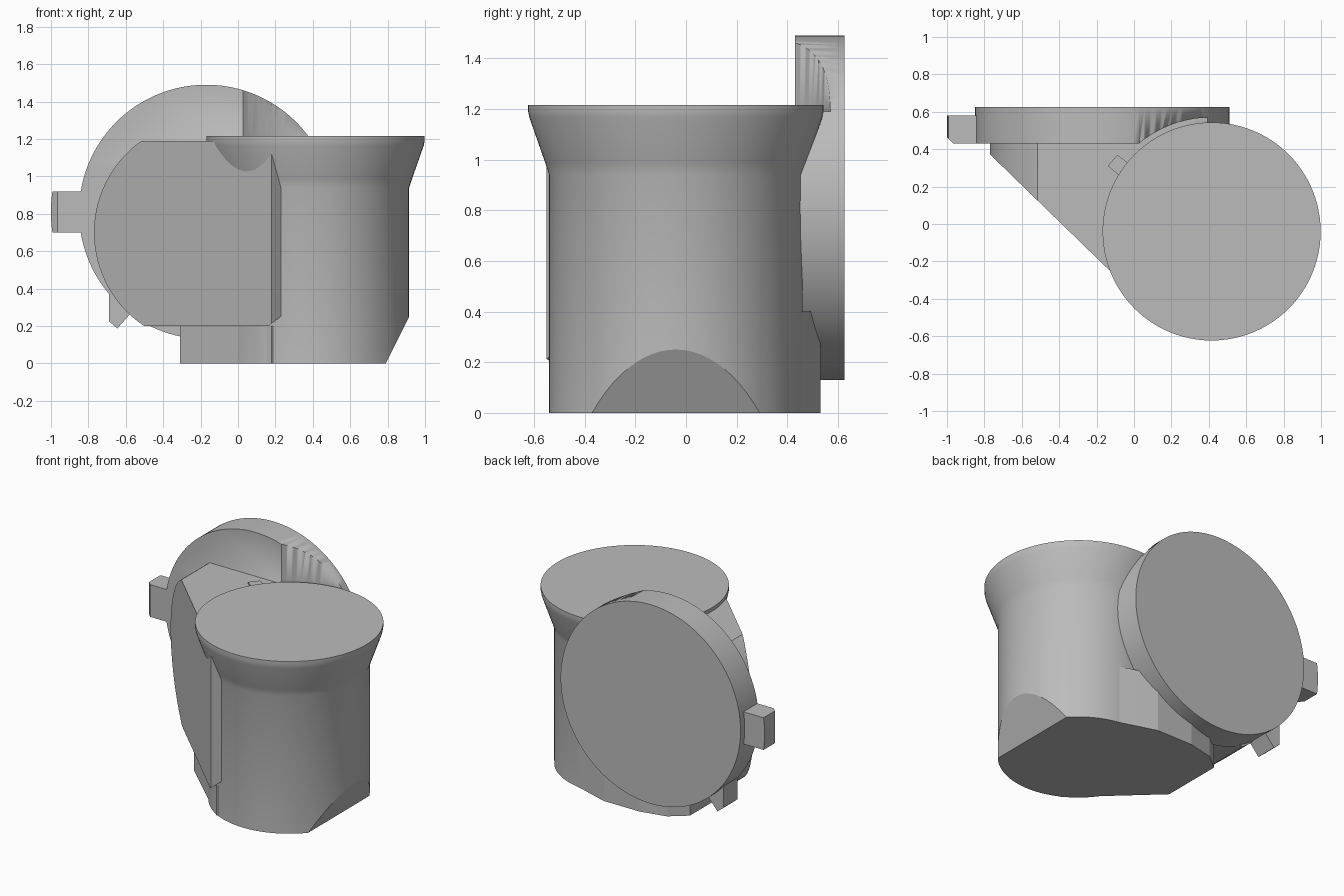
import bpy, bmesh, math
from mathutils import Vector, Matrix

cube = bpy.data.objects.get("Cube")
if cube:
    bpy.data.objects.remove(cube)

grey = bpy.data.materials.new("light grey")
grey.use_nodes = True
COLOUR = (0.5, 0.5, 0.5, 1)
grey.diffuse_color = COLOUR
grey.node_tree.nodes["Principled BSDF"].inputs["Base Color"].default_value = COLOUR

AXIS = Vector((0.415, -0.04, 0))     # centre of the upright body
HUB = Vector((-0.17, 0, 0.81))       # centre of the back disc


def finish(bm, name, smooth=True):
    bmesh.ops.recalc_face_normals(bm, faces=bm.faces)
    mesh = bpy.data.meshes.new(name)
    bm.to_mesh(mesh)
    bm.free()
    mesh.materials.append(grey)
    ob = bpy.data.objects.new(name, mesh)
    bpy.context.collection.objects.link(ob)
    if smooth:
        bpy.ops.object.select_all(action='DESELECT')
        bpy.context.view_layer.objects.active = ob
        ob.select_set(True)
        bpy.ops.object.shade_smooth_by_angle(angle=math.radians(25))
    return ob


def prism(name, points, low, high, axis='z', smooth=False):
    """Extrude a flat outline along z (x, y points) or along y (x, z points)."""
    bm = bmesh.new()
    place = (lambda a, b: (a, b, low)) if axis == 'z' else (lambda a, b: (a, low, b))
    face = bm.faces.new([bm.verts.new(place(a, b)) for a, b in points])
    out = bmesh.ops.extrude_face_region(bm, geom=[face])
    move = Vector((0, 0, high - low)) if axis == 'z' else Vector((0, high - low, 0))
    bmesh.ops.translate(bm, vec=move, verts=[v for v in out["geom"] if isinstance(v, bmesh.types.BMVert)])
    return finish(bm, name, smooth)


def circle(cx, cy, r, n=96):
    return [(cx + r * math.cos(2 * math.pi * i / n), cy + r * math.sin(2 * math.pi * i / n)) for i in range(n)]


def boolean(target, tool, operation):
    mod = target.modifiers.new(operation.lower(), 'BOOLEAN')
    mod.operation = operation
    mod.solver = 'EXACT'
    mod.object = tool
    bpy.context.view_layer.objects.active = target
    bpy.ops.object.modifier_apply(modifier=mod.name)
    bpy.data.objects.remove(tool)


# Upright body with flared rim, and a slanted cut low on its left side
bm = bmesh.new()
profile = [(0, 0), (0.5, 0), (0.5, 0.94), (0.515, 0.985), (0.578, 1.165), (0.583, 1.19), (0.583, 1.215), (0, 1.215)]
verts = [bm.verts.new(AXIS + Vector((r, 0, z))) for r, z in profile]
edges = [bm.edges.new(pair) for pair in zip(verts, verts[1:])]
bmesh.ops.spin(bm, geom=verts + edges, cent=AXIS, axis=(0, 0, 1), angle=2 * math.pi, steps=96, use_merge=True)
bmesh.ops.remove_doubles(bm, verts=bm.verts, dist=0.0005)
cut = bmesh.ops.bisect_plane(bm, geom=bm.verts[:] + bm.edges[:] + bm.faces[:], plane_co=(0.79, 0, 0),
                             plane_no=(2, 0, -1), clear_outer=True)
bmesh.ops.holes_fill(bm, edges=[e for e in bm.edges if e.is_boundary], sides=0)
finish(bm, "body")

# Angled side arm, rounded to match the disc
arm = prism("side_arm", [(0.18, -0.55), (0.45, -0.3), (0.4, 0.45), (-0.85, 0.45), (-0.85, 0.48)][:4], 0.2, 1.19)
rounding = prism("arm_rounding", circle(-0.17, 0.7, 0.6), -0.8, 0.8, 'y', True)
boolean(arm, rounding, 'INTERSECT')

# Foot joining the arm and the body
prism("foot", [(0.18, -0.49), (0.45, -0.3), (0.5, 0.452), (0.38, 0.49), (0.25, 0.53), (-0.02, 0.53),
               (-0.2, 0.49), (-0.31, 0.4), (-0.31, -0.03)], 0, 0.2)
prism("foot_back", [(0.3, 0.2), (0.5, 0.452), (0.38, 0.49), (0.25, 0.53), (0, 0.53), (0, 0.4)], 0.18, 0.4)

# Back disc with a curved clearance above the arm
disc = prism("back_disc", circle(HUB.x, HUB.z, 0.68, 128), 0.43, 0.625, 'y', True)
clearance = prism("rim_clearance", circle(AXIS.x, AXIS.y, 0.61, 128), 1.19, 1.8, 'z', True)
boolean(disc, clearance, 'DIFFERENCE')

# Rounded side tab with a bevelled front corner
side = [(-0.78, 0.43), (-0.965, 0.43), (-1, 0.465), (-1, 0.58), (-0.78, 0.58)]
tab = prism("side_tab", side, 0.7, 0.92)
tab_end = prism("tab_rounding", circle(HUB.x, HUB.z, 0.83, 128), 0.3, 0.8, 'y', True)
boolean(tab, tab_end, 'INTERSECT')

# Lower tab
prism("lower_tab", [(-0.69, 0.4), (-0.69, 0.225), (-0.645, 0.187), (-0.58, 0.26), (-0.5, 0.4)], 0.43, 0.58, 'y')

# Small latch beside the rim
prism("rim_latch", [(-0.14, 0.31), (-0.09, 0.37), (0.03, 0.28), (-0.02, 0.21)], 1.18, 1.205)
